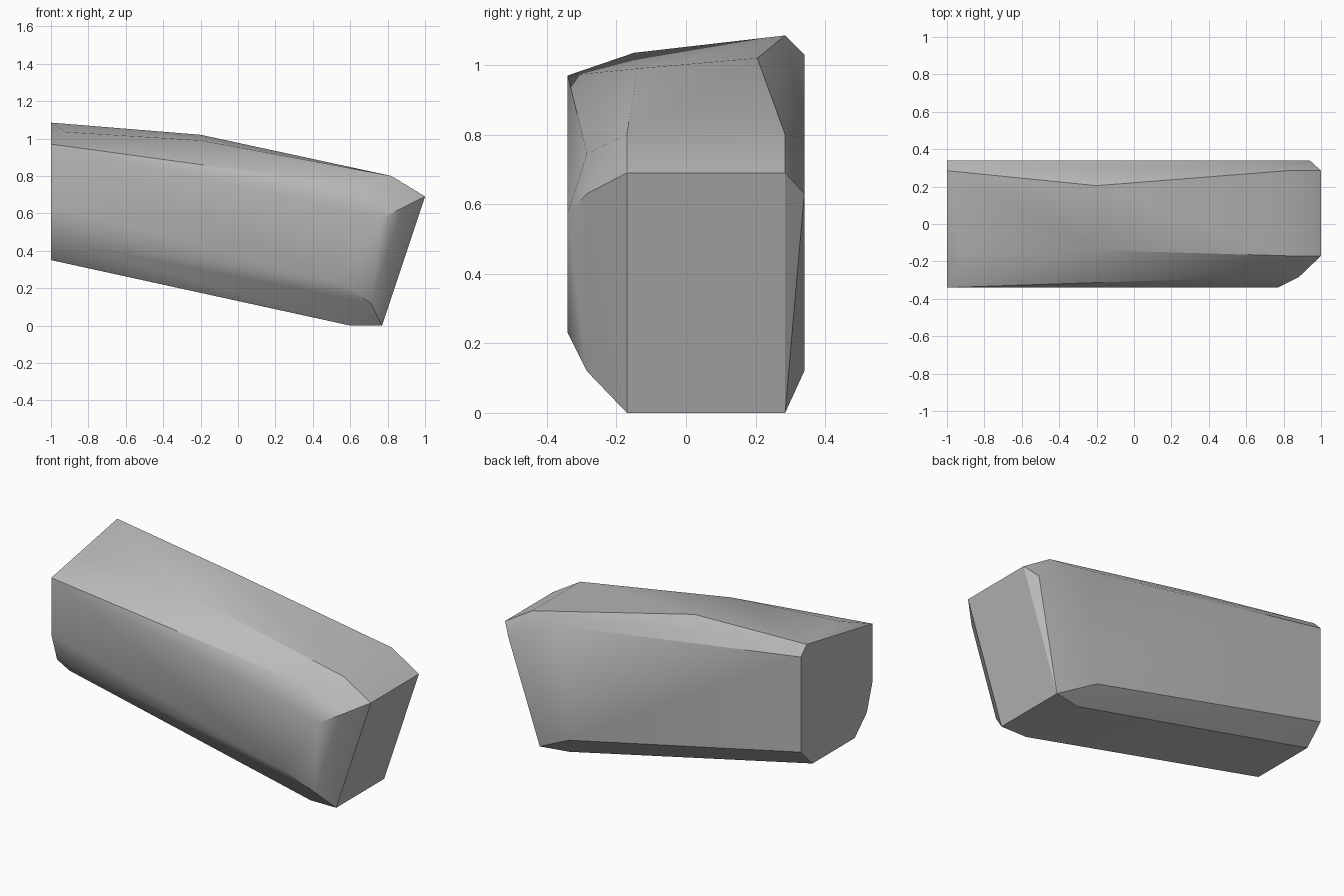
import bpy
import bmesh
import math

default_cube = bpy.data.objects.get("Cube")
if default_cube:
    bpy.data.objects.remove(default_cube, do_unlink=True)


def make_material(name, level):
    material = bpy.data.materials.new(name)
    material.use_nodes = True
    colour = (level, level, level, 1)
    material.diffuse_color = colour
    material.node_tree.nodes["Principled BSDF"].inputs["Base Color"].default_value = colour
    return material


def faceted_block(name, rails, material):
    """Wrap a solid around the chamfer rails that run along its length."""
    bm = bmesh.new()
    for rail in rails.values():
        for point in rail:
            bm.verts.new(point)
    hull = bmesh.ops.convex_hull(bm, input=bm.verts[:])
    unused = set(hull["geom_interior"]) | set(hull["geom_unused"])
    loose = [v for v in unused if isinstance(v, bmesh.types.BMVert)]
    bmesh.ops.delete(bm, geom=loose, context="VERTS")
    # Merge coplanar triangles into clean flat panels
    bmesh.ops.dissolve_limit(bm, angle_limit=math.radians(1),
                             verts=bm.verts[:], edges=bm.edges[:])
    bmesh.ops.recalc_face_normals(bm, faces=bm.faces[:])
    mesh = bpy.data.meshes.new(name)
    bm.to_mesh(mesh)
    bm.free()
    mesh.materials.append(material)
    block = bpy.data.objects.new(name, mesh)
    bpy.context.scene.collection.objects.link(block)
    return block


# Half depth, and the shared sides of the sloping end face
side = .34
end_front, end_back = -.17, .285
chamfer = -.285

# Each rail runs from the upright end to the sloping end
rails = {
    "top_back": [(-1, end_back, 1.085), (-.2, .205, 1.02),
                 (.82, end_back, .8), (1, end_back, .69)],
    "back_upper": [(-1, side, 1.03), (.59, side, .79), (.94, side, .63)],
    "back_lower": [(-1, side, .46), (.54, side, .12)],
    "bottom_back": [(-1, .23, .35), (.6, .25, 0), (.77, end_back, 0)],
    "bottom_front": [(-1, end_front, .35), (.6, end_front, 0), (.77, end_front, 0)],
    "front_low_chamfer": [(-1, chamfer, .46), (.71, chamfer, .12)],
    "front_lower": [(-1, -side, .63), (.54, -side, .23)],
    "front_upper": [(-1, -side, .97), (.65, chamfer, .745),
                    (.77, -side, .575), (.88, chamfer, .63)],
    "top_front": [(-.92, -.15, 1.035), (-.2, -.14, .99),
                  (.82, end_front, .8), (1, end_front, .69)],
}

stone_grey = make_material("stone grey", .5)
block = faceted_block("faceted_stone_block", rails, stone_grey)

# Soft shading across shallow bevels, crisp main edges
bpy.ops.object.select_all(action="DESELECT")
block.select_set(True)
bpy.context.view_layer.objects.active = block
bpy.ops.object.shade_smooth_by_angle(angle=math.radians(30))
